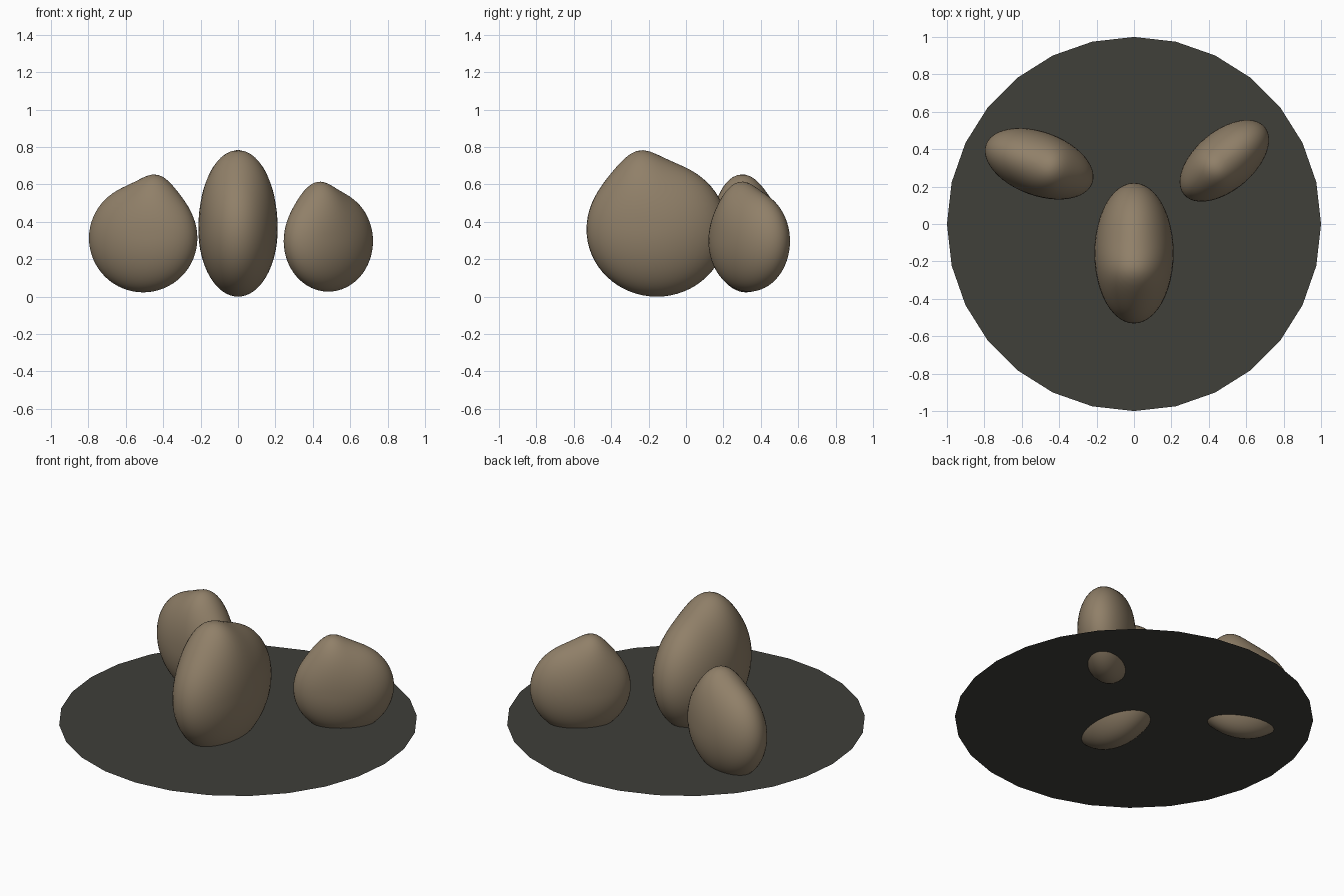
import bpy, math

cube = bpy.data.objects.get("Cube")
if cube:
    bpy.data.objects.remove(cube, do_unlink=True)


def make_material(name, rgb):
    mat = bpy.data.materials.new(name)
    mat.use_nodes = True
    mat.diffuse_color = (*rgb, 1)
    mat.node_tree.nodes["Principled BSDF"].inputs["Base Color"].default_value = (*rgb, 1)
    return mat


stone_mat = make_material("tan stone", (0.28, 0.215, 0.14))
ground_mat = make_material("dark earth", (0.05, 0.05, 0.042))

# Thin ground disc that the stones sink through
bpy.ops.mesh.primitive_circle_add(vertices=28, radius=1, fill_type='NGON', location=(0, 0, 0.09))
disc = bpy.context.object
disc.name = "ground_disc"
disc.data.materials.append(ground_mat)


def add_stone(name, x, y, z, size, turn):
    """Flattened boulder, with a rounded peak leaning to its local -y side."""
    bpy.ops.mesh.primitive_uv_sphere_add(segments=48, ring_count=32, radius=1)
    stone = bpy.context.object
    stone.name = name
    for v in stone.data.vertices:
        lift = max(v.co.z, 0) ** 0.5
        v.co.x *= 0.212
        v.co.y *= 0.376
        peak = math.exp(-((v.co.y + 0.11) / 0.14) ** 2)
        v.co.z = 0.36 * (1 + v.co.z) + 0.076 * peak * lift
    stone.location = (x, y, z)
    stone.scale = (size, size, size)
    stone.rotation_euler.z = math.radians(turn)
    stone.data.materials.append(stone_mat)
    bpy.ops.object.shade_smooth()


# Three stones with their peaks leaning to the middle and front
add_stone("front_stone", 0, -0.156, 0, 1, 0)
add_stone("back_right_stone", -0.507, 0.322, 0.023, 0.805, 70)
add_stone("back_left_stone", 0.483, 0.338, 0.027, 0.75, -50)
